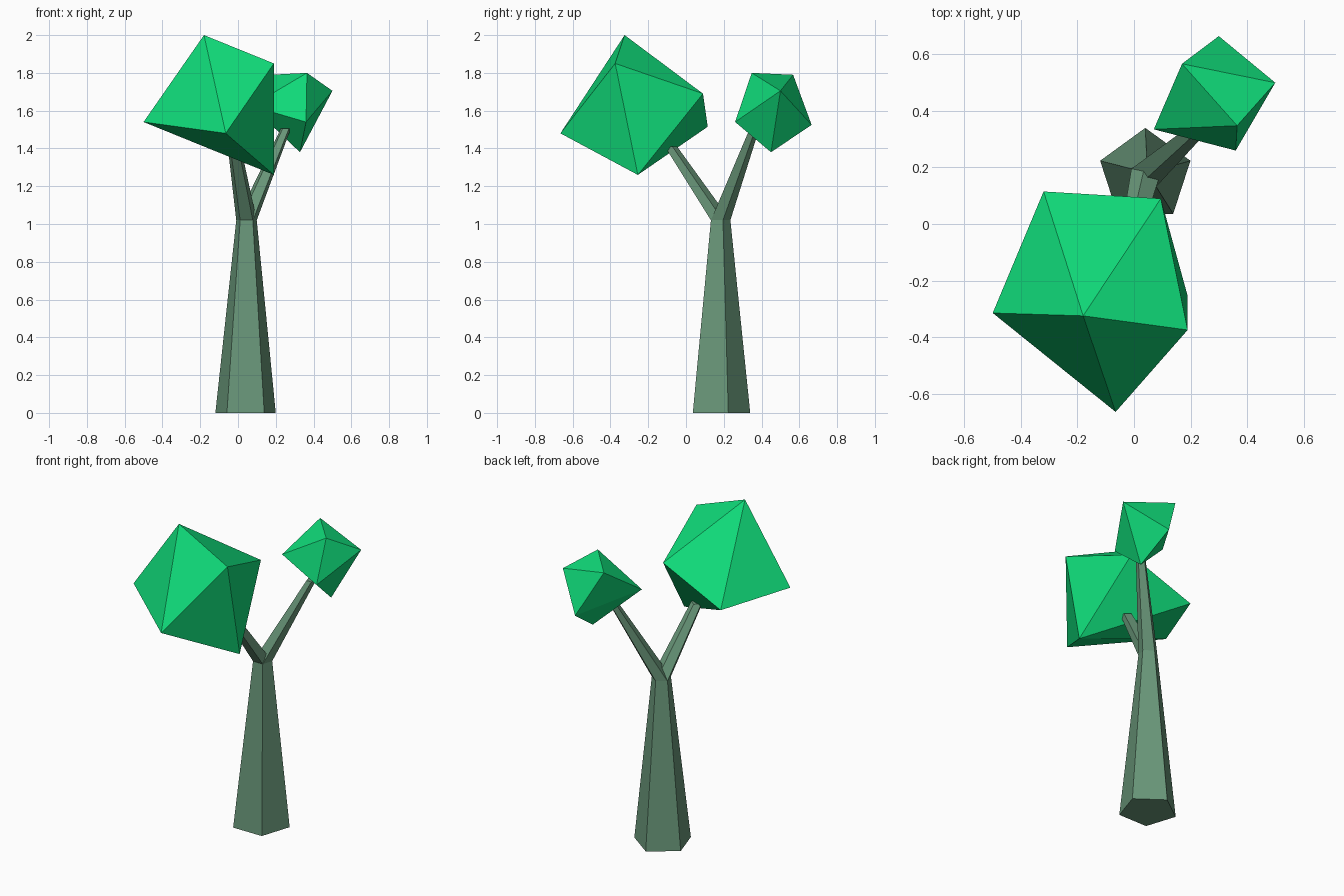
import bpy, bmesh
from math import sin, cos, pi
from mathutils import Vector

if "Cube" in bpy.data.objects:
    bpy.data.objects.remove(bpy.data.objects["Cube"])


def material(name, color):
    m = bpy.data.materials.new(name)
    m.diffuse_color = color
    m.use_nodes = True
    m.node_tree.nodes["Principled BSDF"].inputs["Base Color"].default_value = m.diffuse_color
    return m


def finish(name, bm, mat):
    bmesh.ops.recalc_face_normals(bm, faces=bm.faces)
    me = bpy.data.meshes.new(name)
    bm.to_mesh(me)
    bm.free()
    me.materials.append(mat)
    ob = bpy.data.objects.new(name, me)
    bpy.context.collection.objects.link(ob)
    return ob


def taper(name, start, r0, end, r1, mat):
    """Five-sided tapered limb between two level rings, closed at both ends."""
    bm = bmesh.new()
    rings = []
    for c, r in ((start, r0), (end, r1)):
        angles = [pi / 2 + 2 * pi * i / 5 for i in range(5)]
        rings.append([bm.verts.new(Vector(c) + Vector((r * cos(a), r * sin(a), 0)))
                      for a in angles])
    low, high = rings
    for i in range(5):
        j = (i + 1) % 5
        bm.faces.new((low[i], low[j], high[j], high[i]))
    bm.faces.new(low)
    bm.faces.new(high)
    return finish(name, bm, mat)


def leaf_clump(name, pole_a, pole_b, rim, mat):
    """Irregular double pyramid: two poles joined to a five-point rim."""
    bm = bmesh.new()
    a, b = bm.verts.new(pole_a), bm.verts.new(pole_b)
    ring = [bm.verts.new(p) for p in rim]
    for i in range(len(ring)):
        u, v = ring[i], ring[(i + 1) % len(ring)]
        bm.faces.new((a, u, v))
        bm.faces.new((b, v, u))
    return finish(name, bm, mat)


bark = material("bark", (0.14, 0.305, 0.19, 1))
leaf = material("leaf", (0.005, 0.70, 0.19, 1))

# Trunk and its two branches
fork = (0.045, 0.178, 1.02)
taper("trunk", (0.04, 0.172, 0), 0.168, fork, 0.057, bark)
taper("front_branch", fork, 0.057, (-0.02, -0.083, 1.41), 0.036, bark)
taper("back_branch", fork, 0.057, (0.253, 0.36, 1.505), 0.028, bark)

# Foliage
leaf_clump("large_foliage", (-0.18, -0.325, 2.0), (0.19, -0.255, 1.26),
           [(0.19, -0.375, 1.85), (-0.065, -0.665, 1.48), (-0.5, -0.315, 1.54),
            (-0.32, 0.115, 1.515), (0.095, 0.09, 1.69)], leaf)
leaf_clump("small_foliage", (0.5, 0.5, 1.705), (0.07, 0.335, 1.625),
           [(0.365, 0.348, 1.80), (0.17, 0.567, 1.79), (0.30, 0.665, 1.525),
            (0.328, 0.45, 1.38), (0.36, 0.26, 1.54)], leaf)
